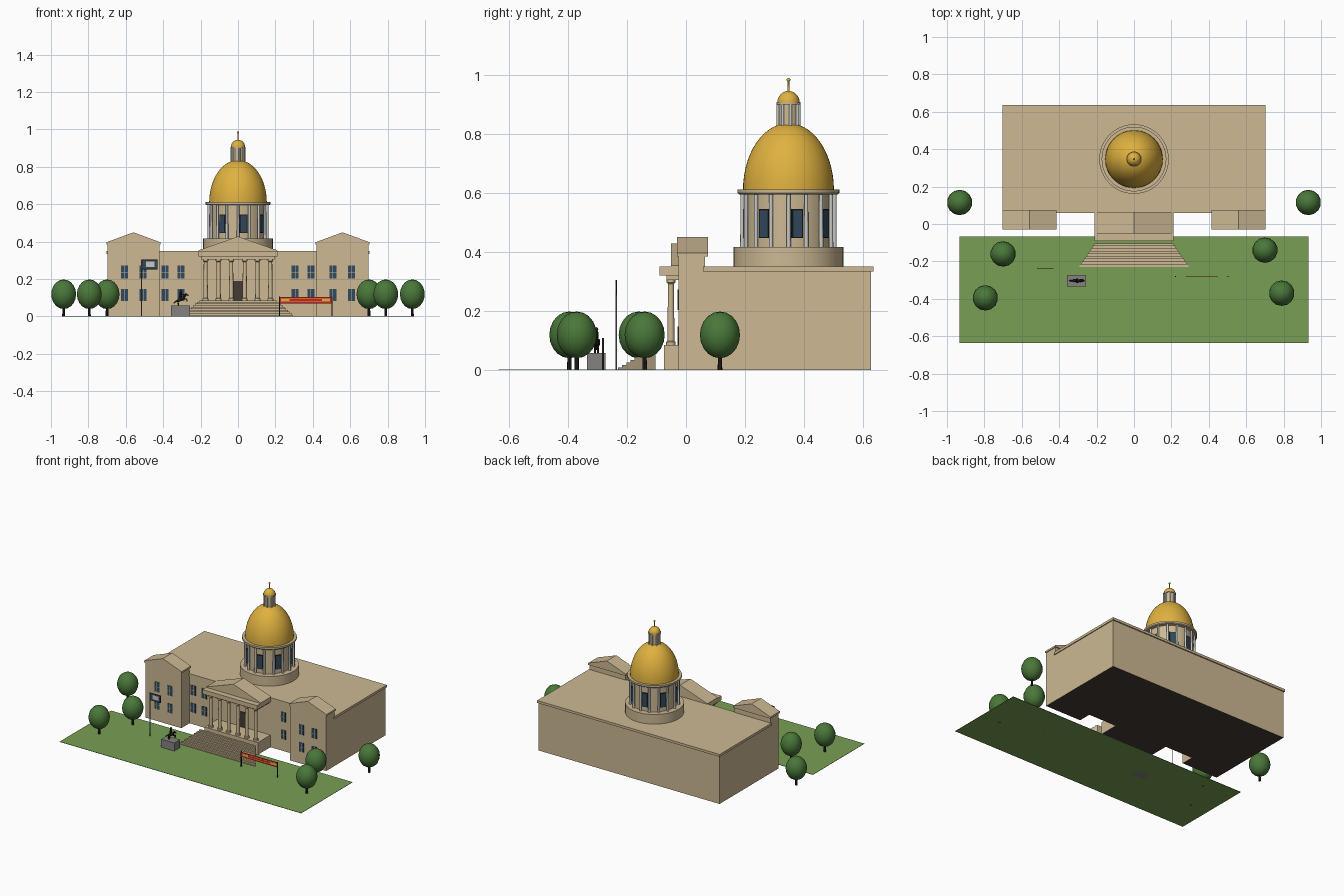
import bpy, bmesh, math
from mathutils import Matrix, Vector

if "Cube" in bpy.data.objects:
    bpy.data.objects.remove(bpy.data.objects["Cube"])

def material(name, r, g, b):
    m = bpy.data.materials.new(name)
    m.diffuse_color = (r, g, b, 1)
    m.use_nodes = True
    m.node_tree.nodes["Principled BSDF"].inputs["Base Color"].default_value = m.diffuse_color
    return m

STONE = material("stone", 0.61, 0.485, 0.295)
GOLD = material("gold", 0.74, 0.44, 0.05)
GLASS = material("window_blue", 0.03, 0.068, 0.11)
GRASS = material("grass_green", 0.19, 0.345, 0.088)
LEAF = material("foliage_green", 0.068, 0.185, 0.042)
GREY = material("pedestal_grey", 0.23, 0.225, 0.22)
DARK = material("dark_bronze", 0.02, 0.017, 0.014)
BROWN = material("dark_brown", 0.06, 0.045, 0.035)
RED = material("banner_red", 0.58, 0.018, 0.015)
PALE = material("pale_grey", 0.58, 0.58, 0.56)

def finish(name, bm, mat, smooth=False):
    bmesh.ops.recalc_face_normals(bm, faces=bm.faces)
    me = bpy.data.meshes.new(name)
    bm.to_mesh(me)
    bm.free()
    me.materials.append(mat)
    ob = bpy.data.objects.new(name, me)
    bpy.context.collection.objects.link(ob)
    if smooth:
        bpy.ops.object.select_all(action='DESELECT')
        ob.select_set(True)
        bpy.context.view_layer.objects.active = ob
        bpy.ops.object.shade_smooth_by_angle(angle=math.radians(40))
    return ob

def boxes(name, mat, *ranges, under=None):
    """Boxes given as (x0, x1, y0, y1, z0, z1), joined; 'under' colours the bottom faces."""
    bm = bmesh.new()
    for x0, x1, y0, y1, z0, z1 in ranges:
        m = Matrix.Translation(((x0+x1)/2, (y0+y1)/2, (z0+z1)/2)) @ Matrix.Diagonal((x1-x0, y1-y0, z1-z0, 1))
        bmesh.ops.create_cube(bm, size=1, matrix=m)
    ob = finish(name, bm, mat)
    if under:
        ob.data.materials.append(under)
        for p in ob.data.polygons:
            p.material_index = int(p.normal.z < -0.5)
    return ob

def prism(name, mat, pts, y0, y1):
    """Extrude an x-z outline along y."""
    bm = bmesh.new()
    f = bm.faces.new([bm.verts.new((x, y0, z)) for x, z in pts])
    ext = bmesh.ops.extrude_face_region(bm, geom=[f])
    bmesh.ops.translate(bm, vec=(0, y1-y0, 0), verts=[v for v in ext['geom'] if isinstance(v, bmesh.types.BMVert)])
    return finish(name, bm, mat)

def lathe(name, mat, profile, centres, segs=32):
    """Turn an (r, z) profile about a vertical axis at every centre."""
    bm = bmesh.new()
    for cx, cy in centres:
        rings = []
        for r, z in profile:
            rings.append([bm.verts.new((cx + r*math.cos(a*math.tau/segs), cy + r*math.sin(a*math.tau/segs), z))
                          for a in range(segs)])
        for lo, hi in zip(rings, rings[1:]):
            for i in range(segs):
                j = (i+1) % segs
                bm.faces.new((lo[i], lo[j], hi[j], hi[i]))
        bm.faces.new(rings[0][::-1])
        bm.faces.new(rings[-1])
    bmesh.ops.remove_doubles(bm, verts=bm.verts, dist=1e-5)
    return finish(name, bm, mat, True)

def dome_profile(r, z, h, r_top=0.0005, n=14):
    end = math.acos(r_top / r)
    return [(r*math.cos(end*i/n), z + h*math.sin(end*i/n)) for i in range(n+1)]

# ---- lawn
boxes("lawn", GRASS, (-0.932, 0.932, -0.635, -0.068, 0, 0.002))

# ---- main block with cornice
boxes("main_block", STONE, (-0.698, 0.698, 0.065, 0.627, 0, 0.335), under=BROWN)
boxes("main_cornice", STONE, (-0.704, 0.704, 0.058, 0.635, 0.333, 0.35))

# ---- end wings with gables
for s, side in ((-1, "left"), (1, "right")):
    x0, x1 = sorted((s*0.42, s*0.698))
    boxes(side + "_wing", STONE, (x0, x1, -0.025, 0.065, 0, 0.39), under=BROWN)
    prism(side + "_wing_gable", STONE,
          [(x0-0.005, 0.385), (x1+0.005, 0.385), (x1+0.005, 0.397), ((x0+x1)/2, 0.45), (x0-0.005, 0.397)], -0.03, 0.074)

# ---- facade windows: blue plates with a stone cross
panes, bars = [], []
for x in (-0.607, -0.507, -0.39, -0.305, 0.305, 0.39, 0.507, 0.607):
    y = -0.025 if abs(x) > 0.42 else 0.065
    for z0, z1 in ((0.083, 0.147), (0.203, 0.272)):
        zm = (z0 + z1) / 2
        panes.append((x-0.019, x+0.019, y-0.002, y+0.002, z0, z1))
        bars.append((x-0.0012, x+0.0012, y-0.003, y, z0, z1))
        bars.append((x-0.019, x+0.019, y-0.003, y, zm-0.0012, zm+0.0012))
boxes("facade_windows", GLASS, *panes)
boxes("window_bars", STONE, *bars)

# ---- portico
boxes("portico_floor", STONE, (-0.205, 0.205, -0.075, 0.065, 0, 0.085), under=BROWN)
boxes("portico_architrave", STONE, (-0.195, 0.195, -0.066, 0.07, 0.305, 0.322))
boxes("portico_entablature", STONE, (-0.21, 0.21, -0.09, 0.07, 0.32, 0.35))
prism("portico_gable", STONE, [(-0.21, 0.348), (0.21, 0.348), (0.21, 0.354), (0, 0.428), (-0.21, 0.354)], -0.05, 0.065)
boxes("front_door", BROWN, (-0.026, 0.026, 0.058, 0.066, 0.085, 0.19))
lathe("portico_columns", STONE,
      [(0.016, 0.085), (0.016, 0.095), (0.012, 0.098), (0.010, 0.292), (0.015, 0.297), (0.015, 0.306)],
      [(x, -0.051) for x in (-0.173, -0.104, -0.036, 0.036, 0.104, 0.173)], 16)

# ---- flared front steps
bm = bmesh.new()
N = 9
for i in range(N):
    y = -0.23 + 0.126*i/N
    wf = 0.295 - 0.085*i/N
    corners = [(-wf, y), (wf, y), (0.21, -0.104), (-0.21, -0.104)]
    z0, z1 = 0.078*i/N, 0.078*(i+1)/N
    lo = [bm.verts.new((a, b, z0)) for a, b in corners]
    hi = [bm.verts.new((a, b, z1)) for a, b in corners]
    bm.faces.new(hi)
    for k in range(4):
        j = (k+1) % 4
        bm.faces.new((lo[k], lo[j], hi[j], hi[k]))
    if i:
        bm.faces.new(lo[::-1])
finish("front_steps", bm, STONE)

# ---- drum, dome and lantern
C = (0, 0.347)
def around(r, n, phase):
    return [(C[0] + r*math.cos(phase + i*math.tau/n), C[1] + r*math.sin(phase + i*math.tau/n)) for i in range(n)]

PHASE = 0.2
def drum_plates(name, mat, r, w, h):
    bm = bmesh.new()
    for i in range(8):
        m = (Matrix.Translation((*C, 0.496)) @ Matrix.Rotation(PHASE + i*math.tau/8, 4, 'Z')
             @ Matrix.Translation((r, 0, 0)) @ Matrix.Diagonal((0.0095, w, h, 1)))
        bmesh.ops.create_cube(bm, size=1, matrix=m)
    finish(name, bm, mat)

lathe("drum_base", STONE, [(0.186, 0.348), (0.186, 0.417)], [C], 48)
lathe("drum_wall", STONE, [(0.146, 0.415), (0.146, 0.60)], [C], 48)
lathe("drum_cornice", STONE, [(0.168, 0.595), (0.173, 0.60), (0.173, 0.612)], [C], 48)
lathe("drum_columns", PALE, [(0.0075, 0.415), (0.0065, 0.597)], around(0.156, 16, PHASE + math.tau/32), 12)
drum_plates("drum_window_frames", DARK, 0.1465, 0.040, 0.098)
drum_plates("drum_windows", GLASS, 0.148, 0.032, 0.090)
lathe("great_dome", GOLD, dome_profile(0.154, 0.61, 0.226), [C], 48)
lathe("lantern", STONE, [(0.034, 0.82), (0.034, 0.90), (0.041, 0.90), (0.041, 0.907)], [C], 24)
lathe("lantern_columns", PALE, [(0.005, 0.82), (0.005, 0.902)], around(0.036, 8, PHASE), 10)
lathe("lantern_dome", GOLD, dome_profile(0.038, 0.905, 0.04), [C], 24)
lathe("spire", GOLD, [(0.004, 0.94), (0.003, 0.982)], [C], 10)

def ellipsoid(bm, loc, size, tilt=0, u=12, v=8):
    m = Matrix.Translation(loc) @ Matrix.Rotation(tilt, 4, 'Y') @ Matrix.Diagonal((*size, 1))
    bmesh.ops.create_uvsphere(bm, u_segments=u, v_segments=v, radius=1, matrix=m)

bm = bmesh.new()
ellipsoid(bm, (*C, 0.983), (0.0065,)*3)
finish("spire_ball", bm, GOLD, True)

# ---- trees
spots = [(-0.932, 0.115), (-0.70, -0.16), (-0.795, -0.395), (0.932, 0.115), (0.70, -0.14), (0.79, -0.37)]
lathe("tree_trunks", DARK, [(0.008, 0), (0.006, 0.07)], spots, 8)
bm = bmesh.new()
for x, y in spots:
    ellipsoid(bm, (x, y, 0.119), (0.068, 0.068, 0.079), 0, 14, 10)
finish("tree_crowns", bm, LEAF, True)

# ---- flag and pole
lathe("flag_pole", GREY, [(0.0025, 0), (0.0025, 0.305)], [(-0.515, -0.236)], 10)
boxes("flag_rim", DARK, (-0.514, -0.43, -0.237, -0.235, 0.252, 0.304))
boxes("flag", GLASS, (-0.510, -0.434, -0.2375, -0.2345, 0.256, 0.300))
boxes("flag_patch", PALE, (-0.492, -0.446, -0.238, -0.234, 0.264, 0.293))

# ---- rearing horse and rider on a pedestal
boxes("pedestal", GREY, (-0.359, -0.257, -0.335, -0.272, 0, 0.058))
bm = bmesh.new()
def limb(a, b, r):
    a, b = Vector(a), Vector(b)
    d = b - a
    m = Matrix.Translation((a+b)/2) @ d.to_track_quat('Z', 'Y').to_matrix().to_4x4()
    bmesh.ops.create_cone(bm, cap_ends=True, segments=8, radius1=r, radius2=r*0.7, depth=d.length, matrix=m)
Y = -0.303
ellipsoid(bm, (-0.308, Y, 0.092), (0.025, 0.009, 0.010), -0.5)
limb((-0.292, Y, 0.098), (-0.278, Y, 0.121), 0.007)
limb((-0.282, Y, 0.121), (-0.265, Y, 0.112), 0.005)
limb((-0.328, Y, 0.084), (-0.345, Y, 0.070), 0.004)
for dy in (-0.005, 0.005):
    limb((-0.322, Y+dy, 0.085), (-0.318, Y+dy, 0.057), 0.004)
    limb((-0.292, Y+dy, 0.095), (-0.272, Y+dy, 0.092), 0.004)
    limb((-0.272, Y+dy, 0.092), (-0.274, Y+dy, 0.078), 0.003)
    limb((-0.308, Y+dy*1.6, 0.104), (-0.300, Y+dy*2, 0.083), 0.003)
limb((-0.308, Y, 0.098), (-0.306, Y, 0.132), 0.008)
limb((-0.306, Y-0.006, 0.126), (-0.290, Y-0.006, 0.114), 0.003)
ellipsoid(bm, (-0.305, Y, 0.138), (0.006, 0.006, 0.007))
finish("horse_and_rider", bm, DARK, True)

# ---- banner between two posts
boxes("banner_posts", DARK, *[(x-0.003, x+0.003, -0.284, -0.278, 0, 0.108) for x in (0.222, 0.502)])
boxes("banner", RED, (0.222, 0.502, -0.2815, -0.2805, 0.070, 0.105))
boxes("banner_panel", GOLD, (0.231, 0.493, -0.282, -0.280, 0.079, 0.096))
boxes("banner_stripe", RED, (0.275, 0.45, -0.2825, -0.2795, 0.082, 0.093))
